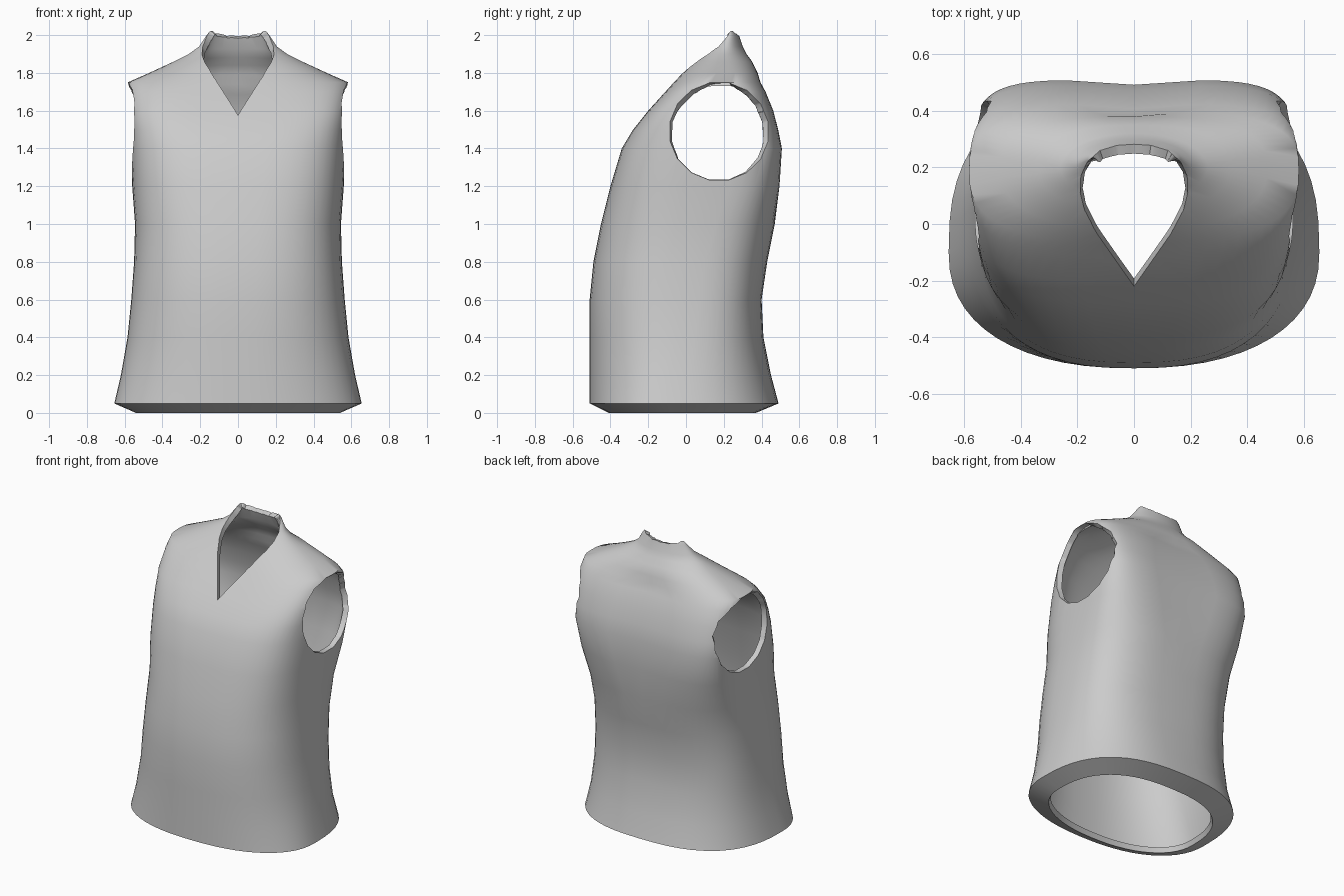
import bpy, bmesh, math

cube = bpy.data.objects.get("Cube")
if cube:
    bpy.data.objects.remove(cube, do_unlink=True)

# One plain cloth colour
cloth = bpy.data.materials.new("grey cloth")
cloth.use_nodes = True
GREY = (0.6, 0.6, 0.6, 1)
cloth.diffuse_color = GREY
cloth.node_tree.nodes["Principled BSDF"].inputs["Base Color"].default_value = GREY

SEGMENTS = 56
# Height, half width, front y, widest y, back y, front squareness, back squareness
LEVELS = [
    (0.0, .54, -.41, -.08, .37, 2.2, 2.5),
    (.05, .655, -.51, -.1, .49, 2.3, 2.6),
    (.2, .62, -.51, -.08, .45, 2.3, 2.6),
    (.4, .585, -.51, -.05, .41, 2.4, 2.8),
    (.6, .565, -.51, -.03, .4, 2.5, 3),
    (.8, .55, -.49, 0, .43, 2.6, 3),
    (1, .545, -.45, .05, .47, 2.7, 3.2),
    (1.2, .56, -.4, .1, .5, 3, 4),
    (1.4, .57, -.34, .15, .51, 3.2, 5),
    (1.5, .574, -.28, .17, .49, 3.5, 5),
    (1.6, .577, -.2, .18, .465, 4, 4.5),
    (1.7, .583, -.11, .19, .425, 3.5, 4),
    (1.75, .583, -.065, .19, .4, 2.8, 3),
    (1.8, .47, -.02, .2, .38, 2.5, 2.7),
    (1.86, .34, .04, .2, .35, 2.2, 2.4),
    (1.9, .26, .08, .2, .32, 2, 2),
    (1.94, .205, .12, .21, .3, 2, 2),
    (2, .165, .19, .23, .28, 2, 2),
    (2.06, .12, .2, .23, .25, 2, 2),
]


def power(value, n):
    return math.copysign(abs(value) ** (2 / n), value)


def ring(level):
    z, half, front, mid, back, nf, nb = level
    points = []
    for i in range(SEGMENTS):
        a = 2 * math.pi * i / SEGMENTS
        n, reach = (nb, back - mid) if math.sin(a) > 0 else (nf, mid - front)
        x = half * power(math.cos(a), n)
        y = mid + reach * power(math.sin(a), n)
        # Shallow hollow along the spine
        if math.sin(a) > 0 and 1 < z < 1.8:
            y -= .018 * math.exp(-(x / .15) ** 2)
        points.append((x, y, z))
    return points


def loft(name, rings, slot):
    """Closed solid through rings of points, all faces in one material slot."""
    bm = bmesh.new()
    rows = [[bm.verts.new(p) for p in r] for r in rings]
    count = len(rows[0])
    for low, high in zip(rows, rows[1:]):
        for i in range(count):
            j = (i + 1) % count
            bm.faces.new((low[i], low[j], high[j], high[i]))
    bm.faces.new(rows[0][::-1])
    bm.faces.new(rows[-1])
    bmesh.ops.recalc_face_normals(bm, faces=bm.faces)
    for f in bm.faces:
        f.material_index = slot
    mesh = bpy.data.meshes.new(name)
    bm.to_mesh(mesh)
    bm.free()
    mesh.materials.append(cloth)
    mesh.materials.append(cloth)
    obj = bpy.data.objects.new(name, mesh)
    bpy.context.collection.objects.link(obj)
    return obj


vest = loft("vest", [ring(l) for l in LEVELS], 0)

# Teardrop neck opening
half_neck = [(0, -.22), (.06, -.135), (.13, -.035), (.175, .05), (.19, .11),
             (.188, .17), (.165, .22), (.12, .26), (.06, .278), (0, .282)]
outline = half_neck + [(-x, y) for x, y in half_neck[-2:0:-1]]
neck = loft("neck_cutter", [[(x, y, z) for x, y in outline] for z in (1.3, 2.3)], 1)

# Round armholes, cut straight through both sides
turns = [2 * math.pi * (i + .5) / 16 for i in range(16)]
arms = loft("armhole_cutter", [[(x, .175 + .265 * math.cos(t), 1.49 + .262 * math.sin(t))
                                for t in turns] for x in (-1, 1)], 1)

for cutter in (neck, arms):
    cutter.hide_render = True
    cutter.hide_set(True)
    cut = vest.modifiers.new(cutter.name, "BOOLEAN")
    cut.operation = "DIFFERENCE"
    cut.solver = "EXACT"
    cut.object = cutter

# Keep only the cloth: drop the cut walls and the hem cap
graph = bpy.context.evaluated_depsgraph_get()
shell = bpy.data.meshes.new_from_object(vest.evaluated_get(graph))
vest.modifiers.clear()
bm = bmesh.new()
bm.from_mesh(shell)
waste = [f for f in bm.faces
         if f.material_index == 1 or max(v.co.z for v in f.verts) < .01]
bmesh.ops.delete(bm, geom=waste, context="FACES")
bmesh.ops.remove_doubles(bm, verts=bm.verts, dist=.002)
bm.to_mesh(shell)
bm.free()
shell.materials.clear()
shell.materials.append(cloth)
vest.data = shell
for cutter in (neck, arms):
    bpy.data.objects.remove(cutter, do_unlink=True)

# Cloth thickness with visible rims
thick = vest.modifiers.new("thickness", "SOLIDIFY")
thick.thickness = .035
thick.offset = -1

bpy.ops.object.select_all(action="DESELECT")
vest.select_set(True)
bpy.context.view_layer.objects.active = vest
bpy.ops.object.modifier_apply(modifier="thickness")
bpy.ops.object.shade_smooth_by_angle(angle=math.radians(45))
